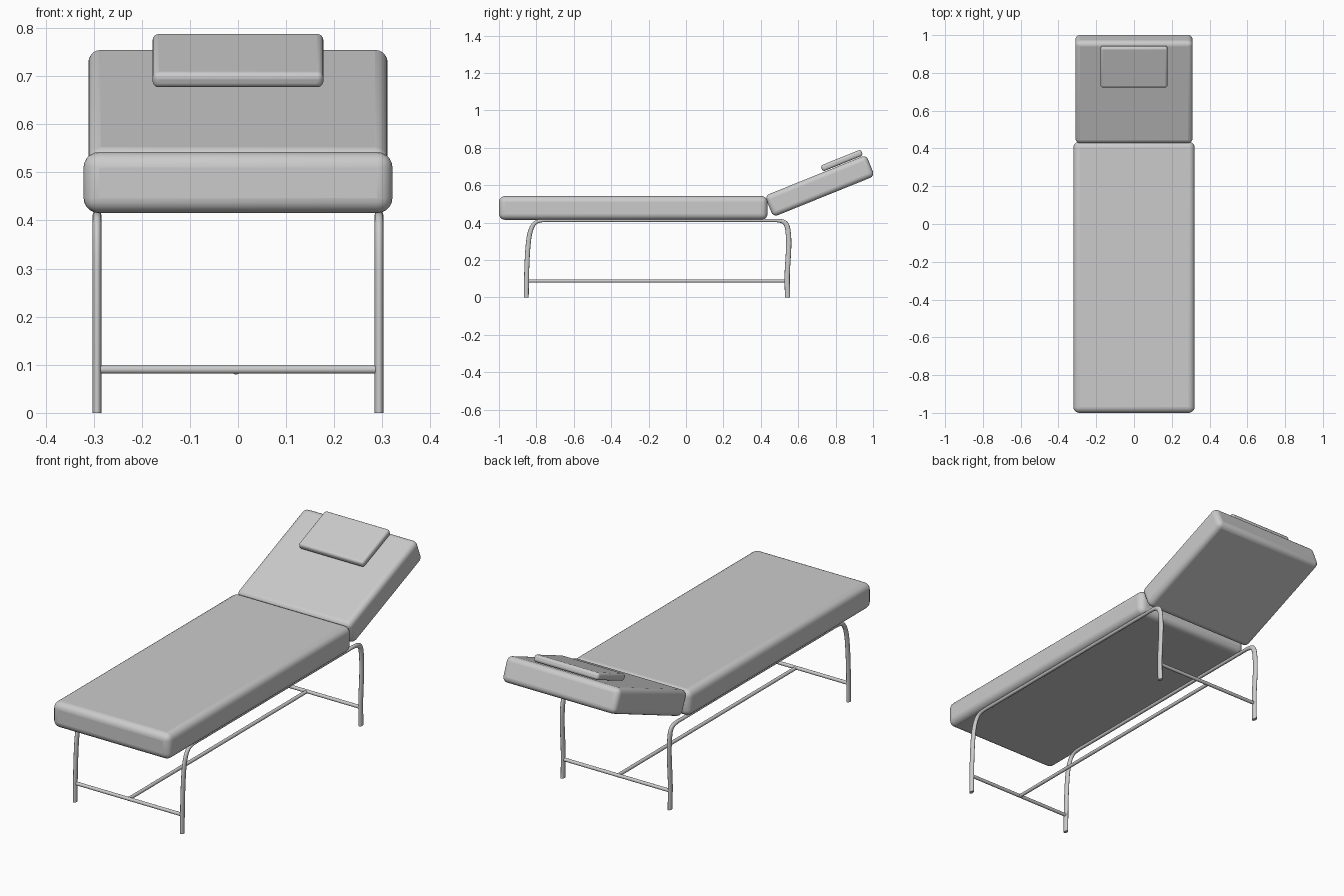
import bpy, bmesh
from math import radians, cos, sin, pi
from mathutils import Vector

if "Cube" in bpy.data.objects:
    bpy.data.objects.remove(bpy.data.objects["Cube"])


def finish(obj, angle=40):
    bpy.ops.object.select_all(action='DESELECT')
    obj.select_set(True)
    bpy.context.view_layer.objects.active = obj
    bpy.ops.object.shade_smooth_by_angle(angle=radians(angle))


def cushion(name, size, loc, tilt, radius):
    bpy.ops.mesh.primitive_cube_add(size=1, location=loc)
    obj = bpy.context.object
    obj.name = name
    obj.scale = size
    bpy.ops.object.transform_apply(location=False, rotation=False, scale=True)
    obj.rotation_euler.x = radians(tilt)
    bev = obj.modifiers.new("round_edges", 'BEVEL')
    bev.width = radius
    bev.segments = 5
    finish(obj)
    return obj


def bar(name, start, end, radius):
    a, b = Vector(start), Vector(end)
    bpy.ops.mesh.primitive_cylinder_add(vertices=20, radius=radius, depth=(b - a).length,
                                        location=(a + b) / 2)
    obj = bpy.context.object
    obj.name = name
    obj.rotation_euler = (b - a).to_track_quat('Z', 'Y').to_euler()
    finish(obj)
    return obj


def smooth_path(points, steps=5):
    # Catmull-Rom interpolation of (y, z, in-plane radius)
    pts = [Vector(p) for p in points]
    pts = [2 * pts[0] - pts[1]] + pts + [2 * pts[-1] - pts[-2]]
    out = []
    for p0, p1, p2, p3 in zip(pts, pts[1:], pts[2:], pts[3:]):
        for i in range(steps):
            t = i / steps
            # chord-scaled tangents keep the long straight rail from overshooting
            d = (p2 - p1).length
            m1 = (p2 - p0).normalized() * d
            m2 = (p3 - p1).normalized() * d
            out.append((2*t**3 - 3*t**2 + 1) * p1 + (t**3 - 2*t**2 + t) * m1
                       + (3*t**2 - 2*t**3) * p2 + (t**3 - t**2) * m2)
    out.append(pts[-2])
    return out


def oval_tube(name, points, x, x_radius, sides=16):
    path = smooth_path(points)
    bm = bmesh.new()
    rings = []
    for i, p in enumerate(path):
        d = path[min(i + 1, len(path) - 1)] - path[max(i - 1, 0)]
        n = Vector((-d.y, d.x)).normalized()
        if i in (0, len(path) - 1):
            n = Vector((-1 if i == 0 else 1, 0))
        rings.append([bm.verts.new((x + x_radius * cos(a),
                                    p.x + n.x * p.z * sin(a),
                                    p.y + n.y * p.z * sin(a)))
                      for a in (2 * pi * k / sides for k in range(sides))])
    for r, s in zip(rings, rings[1:]):
        for k in range(sides):
            j = (k + 1) % sides
            bm.faces.new((r[k], r[j], s[j], s[k]))
    bm.faces.new(rings[0])
    bm.faces.new(rings[-1])
    bmesh.ops.recalc_face_normals(bm, faces=bm.faces)
    mesh = bpy.data.meshes.new(name)
    bm.to_mesh(mesh)
    bm.free()
    obj = bpy.data.objects.new(name, mesh)
    bpy.context.collection.objects.link(obj)
    mir = obj.modifiers.new("other_side", 'MIRROR')
    mir.use_axis = (True, False, False)
    finish(obj)
    return obj


# Padding
cushion("seat_cushion", (0.642, 1.436, 0.127), (0, -0.282, 0.4785), 0, 0.032)
cushion("backrest_cushion", (0.622, 0.585, 0.122), (0, 0.715, 0.596), 22, 0.026)
cushion("head_pillow", (0.355, 0.232, 0.034), (0, 0.833, 0.732), 22, 0.013)

# Bent side frames: front leg, rail under the seat, rear leg
frame = [(-0.854, 0.0, 0.013), (-0.851, 0.16, 0.013), (-0.842, 0.30, 0.013),
         (-0.828, 0.365, 0.012), (-0.805, 0.40, 0.010), (-0.77, 0.410, 0.008),
         (-0.70, 0.411, 0.008), (0.44, 0.411, 0.008), (0.505, 0.409, 0.010),
         (0.534, 0.394, 0.013), (0.546, 0.35, 0.014), (0.549, 0.27, 0.014),
         (0.541, 0.12, 0.014), (0.543, 0.0, 0.014)]
oval_tube("side_frame", frame, 0.293, 0.009)

# Lower bracing
bar("front_crossbar", (-0.293, -0.852, 0.09), (0.293, -0.852, 0.09), 0.0085)
bar("rear_crossbar", (-0.293, 0.541, 0.09), (0.293, 0.541, 0.09), 0.0085)
bar("centre_stretcher", (-0.004, -0.852, 0.088), (-0.004, 0.541, 0.088), 0.0085)
